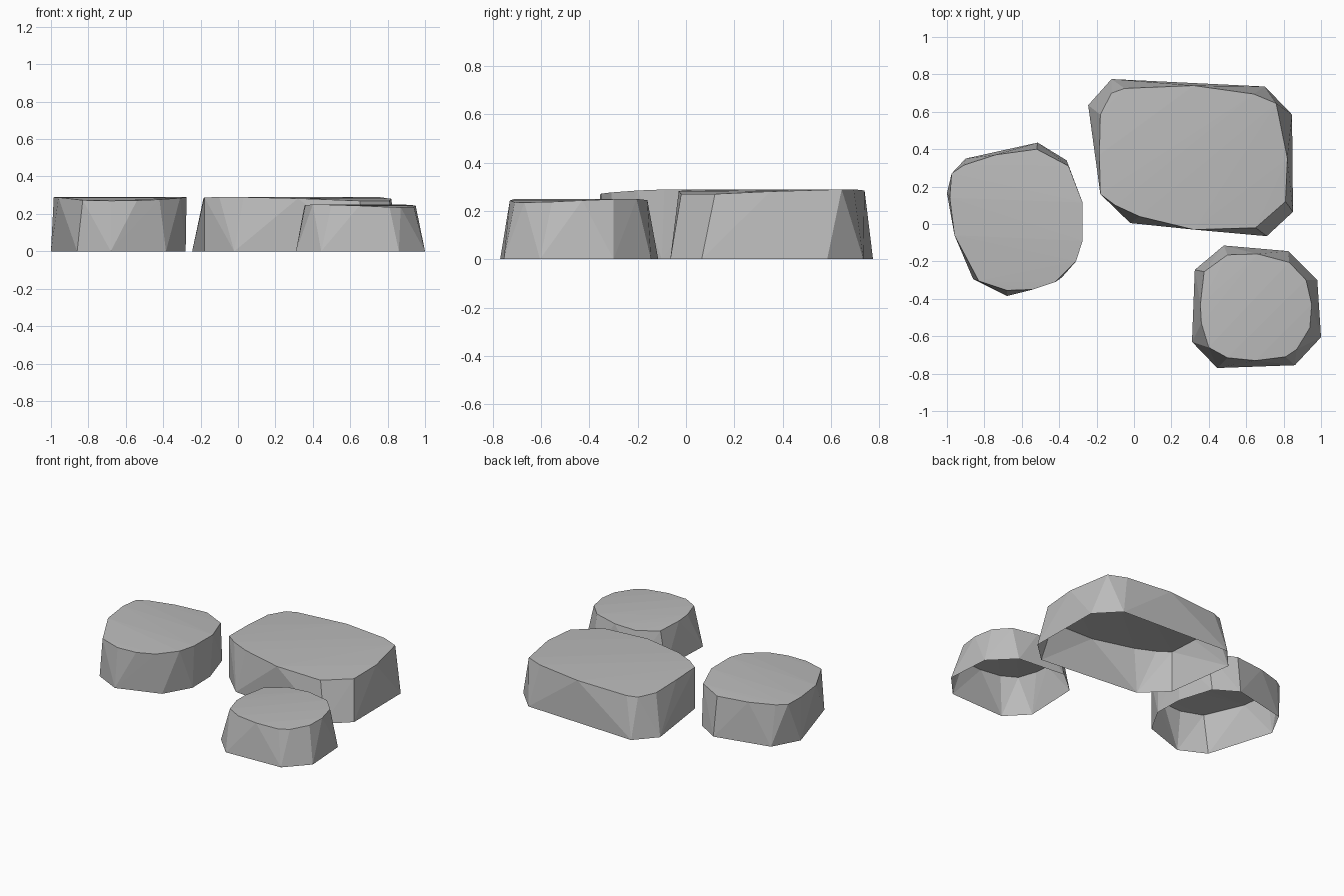
import bpy
import bmesh
from mathutils import Vector

default = bpy.data.objects.get("Cube")
if default:
    bpy.data.objects.remove(default, do_unlink=True)

stone_grey = bpy.data.materials.new("stone grey")
stone_grey.use_nodes = True
colour = (0.5, 0.5, 0.5, 1)
stone_grey.diffuse_color = colour
stone_grey.node_tree.nodes["Principled BSDF"].inputs["Base Color"].default_value = colour


def build_stone(name, height, drop, ridge, foot, rim):
    """Faceted stone: a ground outline joined to a gently ridged top, open below."""
    across = Vector((-ridge[1], ridge[0])).normalized()
    offsets = [across.dot(Vector(p)) for p in rim]
    middle = (max(offsets) + min(offsets)) / 2
    half = (max(offsets) - min(offsets)) / 2

    bm = bmesh.new()
    for x, y in foot:
        bm.verts.new((x, y, 0))
    for (x, y), offset in zip(rim, offsets):
        bm.verts.new((x, y, height - drop * ((offset - middle) / half) ** 2))
    bmesh.ops.convex_hull(bm, input=bm.verts[:])

    # Remove the underside and any unused points
    underside = [f for f in bm.faces if all(v.co.z < 0.001 for v in f.verts)]
    bmesh.ops.delete(bm, geom=underside, context="FACES")
    loose = [v for v in bm.verts if not v.link_faces]
    bmesh.ops.delete(bm, geom=loose, context="VERTS")
    bmesh.ops.recalc_face_normals(bm, faces=bm.faces[:])
    if sum(f.normal.z * f.calc_area() for f in bm.faces) < 0:
        bmesh.ops.reverse_faces(bm, faces=bm.faces[:])

    mesh = bpy.data.meshes.new(name)
    bm.to_mesh(mesh)
    bm.free()
    mesh.materials.append(stone_grey)
    stone = bpy.data.objects.new(name, mesh)
    bpy.context.collection.objects.link(stone)
    return stone


# Large stone at the back
build_stone(
    "large_stone", height=0.29, drop=0.02, ridge=(0.7, 0.6),
    foot=[(-0.12, 0.775), (0.7, 0.735), (0.845, 0.585), (0.85, 0.065),
          (0.71, -0.065), (-0.02, 0.005), (-0.18, 0.16), (-0.245, 0.635)],
    rim=[(-0.12, 0.7), (-0.05, 0.725), (0.32, 0.74), (0.64, 0.695),
         (0.76, 0.645), (0.82, 0.35), (0.81, 0.12), (0.65, -0.02),
         (0.32, -0.03), (0.03, 0.04), (-0.1, 0.1), (-0.18, 0.16),
         (-0.185, 0.37), (-0.18, 0.585)])

# Medium stone on the right-hand side
build_stone(
    "medium_stone", height=0.29, drop=0.02, ridge=(1, -0.1),
    foot=[(-1, 0.165), (-0.9, 0.35), (-0.515, 0.435), (-0.36, 0.34),
          (-0.285, 0.1), (-0.28, -0.1), (-0.385, -0.285),
          (-0.68, -0.385), (-0.86, -0.295)],
    rim=[(-0.985, 0.14), (-0.975, 0.27), (-0.91, 0.315), (-0.74, 0.37),
         (-0.52, 0.4), (-0.35, 0.31), (-0.275, 0.115), (-0.275, -0.09),
         (-0.31, -0.2), (-0.42, -0.31), (-0.54, -0.35), (-0.68, -0.355),
         (-0.83, -0.305), (-0.96, -0.06)])

# Small stone at the front
build_stone(
    "small_stone", height=0.25, drop=0.015, ridge=(0.6, 0.6),
    foot=[(0.48, -0.115), (0.825, -0.145), (0.98, -0.3), (1, -0.605),
          (0.86, -0.755), (0.445, -0.77), (0.31, -0.63), (0.325, -0.245)],
    rim=[(0.375, -0.255), (0.5, -0.165), (0.66, -0.16), (0.83, -0.205),
         (0.92, -0.3), (0.95, -0.43), (0.94, -0.555), (0.87, -0.67),
         (0.81, -0.71), (0.65, -0.73), (0.5, -0.715), (0.4, -0.66),
         (0.36, -0.53), (0.355, -0.43)])
